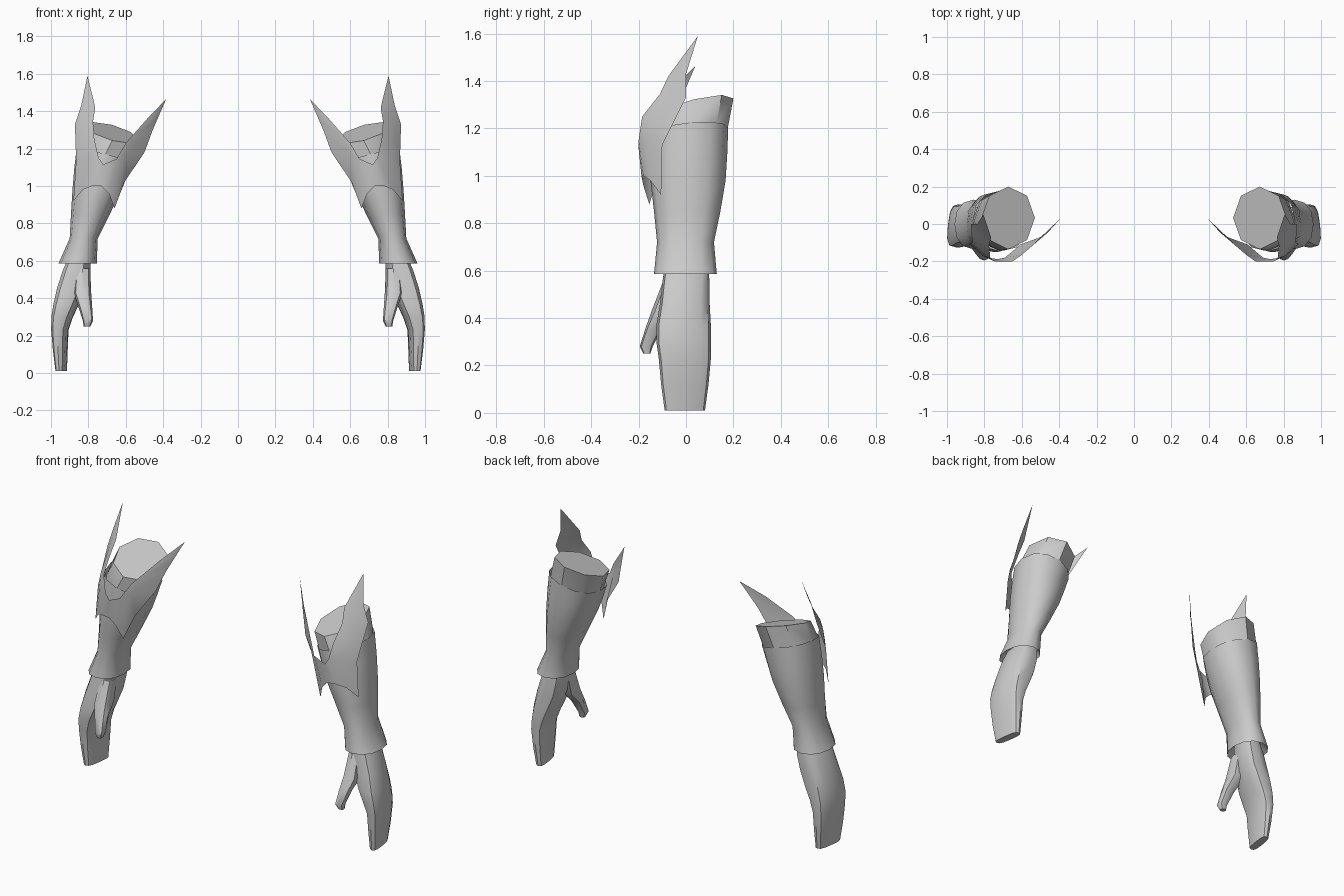
import bpy
import bmesh
from math import cos, sin, tau, copysign

cube = bpy.data.objects.get("Cube")
if cube:
    bpy.data.objects.remove(cube, do_unlink=True)

# One plain grey for every part
grey = bpy.data.materials.new("plain_grey")
grey.use_nodes = True
grey.diffuse_color = (0.6, 0.6, 0.6, 1)
grey.node_tree.nodes["Principled BSDF"].inputs["Base Color"].default_value = grey.diffuse_color


def finish(name, bm, side, angle, face_front=False):
    """Mirror to the wanted side, fix normals, make the object and shade it."""
    for v in bm.verts:
        v.co.x *= side
    bmesh.ops.remove_doubles(bm, verts=bm.verts, dist=0.0005)
    bmesh.ops.recalc_face_normals(bm, faces=bm.faces)
    if face_front:
        bm.normal_update()
        if sum(f.normal.y * f.calc_area() for f in bm.faces) > 0:
            bmesh.ops.reverse_faces(bm, faces=bm.faces)
    mesh = bpy.data.meshes.new(name)
    bm.to_mesh(mesh)
    bm.free()
    mesh.materials.append(grey)
    obj = bpy.data.objects.new(name, mesh)
    bpy.context.collection.objects.link(obj)
    bpy.ops.object.select_all(action='DESELECT')
    obj.select_set(True)
    bpy.context.view_layer.objects.active = obj
    bpy.ops.object.shade_smooth_by_angle(angle=angle)


def power(value, exponent):
    return copysign(abs(value) ** exponent, value)


def tube(rings, sides, exponent, cap_start=False, cap_end=False, fan=False, lean=0.0):
    """Loft rings of (z, x min, x max, y min, y max, x tilt, y tilt)."""
    bm = bmesh.new()
    loops = []
    for z, x_min, x_max, y_min, y_max, *tilt in rings:
        tilt_x, tilt_y = tilt or (0, 0)
        loop = []
        for i in range(sides):
            a = tau * i / sides
            c, s = power(cos(a), exponent), power(sin(a), exponent)
            x = (x_min + x_max) / 2 + c * (x_max - x_min) / 2 - lean * s
            y = (y_min + y_max) / 2 + s * (y_max - y_min) / 2
            loop.append(bm.verts.new((x, y, z + tilt_x * c + tilt_y * s)))
        loops.append(loop)
    for low, high in zip(loops, loops[1:]):
        for i in range(sides):
            j = (i + 1) % sides
            bm.faces.new((low[i], low[j], high[j], high[i]))
    if cap_start:
        bm.faces.new(loops[0])
    if cap_end and fan:
        # Slanted lid, fanned out from the rearmost corner
        top = loops[-1]
        k = sides // 4
        top = top[k:] + top[:k]
        for a, b in zip(top[1:], top[2:]):
            bm.faces.new((top[0], a, b))
    elif cap_end:
        bm.faces.new(loops[-1])
    return bm


def sheet(strips):
    """Join rows of points; a row of one point closes a strip to a tip."""
    bm = bmesh.new()
    for rows in strips:
        made = [[bm.verts.new(p) for p in row] for row in rows]
        for low, high in zip(made, made[1:]):
            for i in range(len(low) - 1):
                if len(high) == 1:
                    bm.faces.new((low[i], low[i + 1], high[0]))
                else:
                    bm.faces.new((low[i], low[i + 1], high[i + 1], high[i]))
    return bm


# Mitten-like hand, from fingertips to wrist
hand = [
    (0.01, 0.92, 0.97, -0.09, 0.08),
    (0.12, 0.915, 0.985, -0.105, 0.095),
    (0.23, 0.91, 0.995, -0.115, 0.105),
    (0.30, 0.885, 0.995, -0.125, 0.105),
    (0.37, 0.85, 0.985, -0.125, 0.105),
    (0.46, 0.81, 0.965, -0.11, 0.1),
    (0.55, 0.79, 0.935, -0.1, 0.1),
    (0.65, 0.79, 0.89, -0.085, 0.09),
]
# Thumb, from tip to root
thumb = [
    (0.25, 0.79, 0.825, -0.18, -0.15),
    (0.28, 0.775, 0.83, -0.195, -0.14),
    (0.36, 0.78, 0.855, -0.17, -0.1),
    (0.43, 0.785, 0.88, -0.145, -0.03),
    (0.56, 0.79, 0.87, -0.095, 0.0),
]
# Forearm cuff: inner lip, flared rim, narrow wrist, wide top
cuff = [
    (0.64, 0.79, 0.89, -0.085, 0.09),
    (0.585, 0.755, 0.96, -0.135, 0.13),
    (0.72, 0.75, 0.9, -0.122, 0.118),
    (0.85, 0.685, 0.893, -0.135, 0.145),
    (0.98, 0.622, 0.885, -0.15, 0.167),
    (1.08, 0.59, 0.875, -0.15, 0.174, 0.02, 0.01),
    (1.185, 0.56, 0.86, -0.145, 0.178, 0.04, 0.015),
]
# Sleeve end rising out of the cuff
sleeve = [
    (1.08, 0.59, 0.865, -0.14, 0.168, 0.02, 0.01),
    (1.185, 0.562, 0.855, -0.141, 0.176, 0.04, 0.015),
    (1.285, 0.53, 0.815, -0.135, 0.2, 0.038, 0.042),
]

# Front guard: curved plate with two lobes below and two horns above
lower_edge = [(0.88, -0.105, 0.92), (0.83, -0.15, 0.98), (0.78, -0.18, 1.0),
              (0.73, -0.188, 1.0), (0.69, -0.18, 0.96), (0.66, -0.155, 0.88),
              (0.608, -0.11, 1.02)]
waist = [(0.866, -0.1, 1.13), (0.81, -0.17, 1.14), (0.745, -0.2, 1.15),
         (0.72, -0.2, 1.115), (0.65, -0.2, 1.145), (0.6, -0.165, 1.17),
         (0.5, -0.07, 1.18)]
outer_horn = [
    waist[:3],
    [(0.868, -0.055, 1.22), (0.825, -0.13, 1.23), (0.768, -0.185, 1.25)],
    [(0.872, 0.0, 1.33), (0.825, -0.06, 1.34), (0.775, -0.11, 1.345)],
    [(0.838, 0.0, 1.43), (0.8, -0.04, 1.43), (0.763, -0.075, 1.42)],
    [(0.805, 0.05, 1.59)],
]
inner_horn = [
    waist[4:],
    [(0.6, -0.165, 1.23), (0.565, -0.135, 1.26), (0.46, -0.035, 1.29)],
    [(0.485, -0.065, 1.36), (0.46, -0.045, 1.36), (0.43, -0.005, 1.36)],
    [(0.384, 0.04, 1.465)],
]

for label, side in (("left", 1), ("right", -1)):
    finish(label + "_hand", tube(hand, 12, 0.65, True, True, lean=0.012), side, 0.7)
    finish(label + "_thumb", tube(thumb, 8, 0.85, True, True), side, 0.7)
    finish(label + "_cuff", tube(cuff, 12, 0.9), side, 0.7)
    finish(label + "_sleeve", tube(sleeve, 8, 1.0, False, True, True), side, 0.8)
    finish(label + "_front_guard", sheet([[lower_edge, waist], outer_horn, inner_horn]),
           side, 0.6, True)
